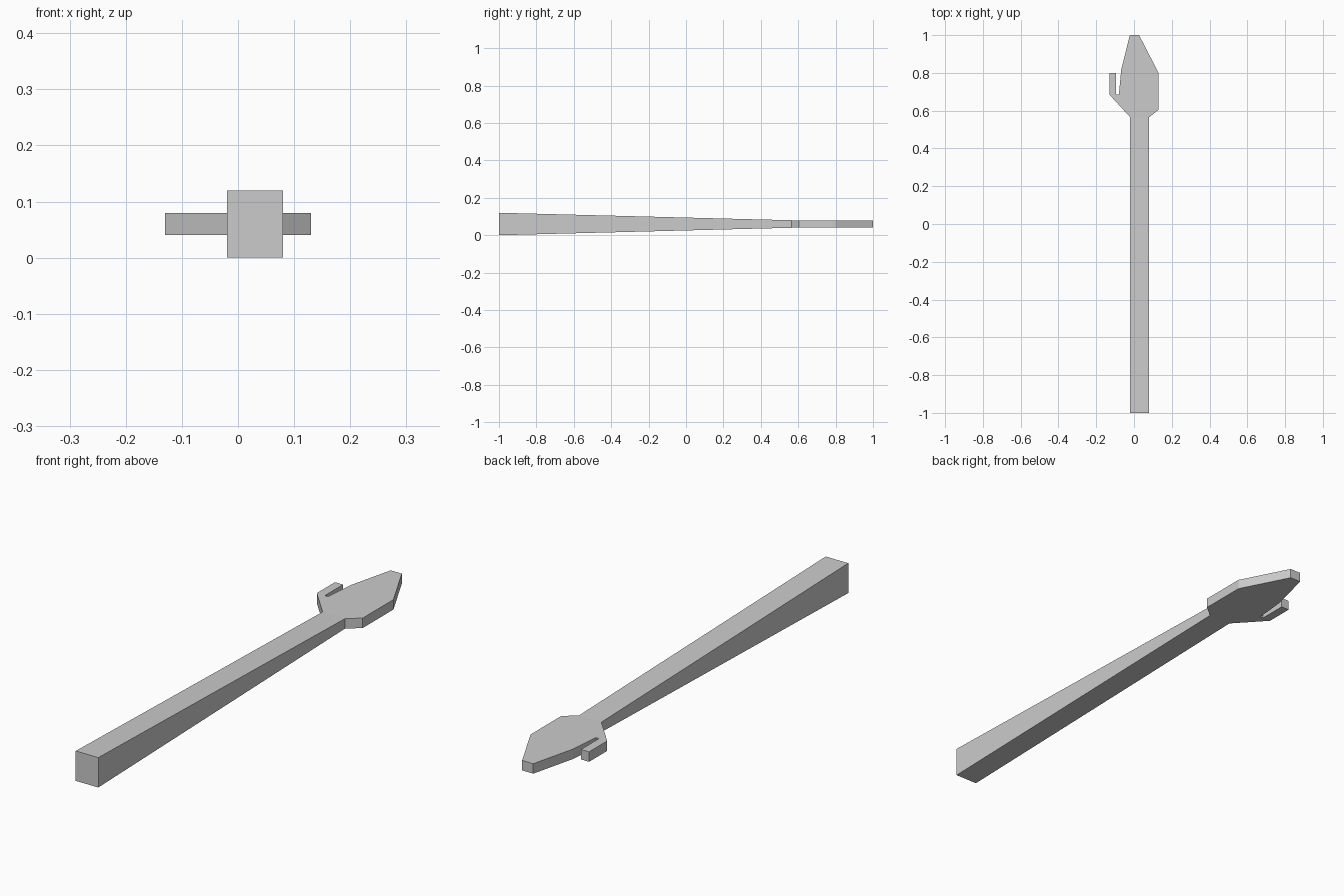
import bpy
import bmesh

if "Cube" in bpy.data.objects:
    bpy.data.objects.remove(bpy.data.objects["Cube"])

grey = bpy.data.materials.new("light_grey")
grey.diffuse_color = (0.6, 0.6, 0.6, 1)
grey.use_nodes = True
grey.node_tree.nodes["Principled BSDF"].inputs["Base Color"].default_value = grey.diffuse_color

JOIN_Y = 0.565          # where the shaft meets the head
X0, X1 = -0.02, 0.08    # shaft sides
Z0, Z1 = 0.04, 0.08     # head thickness


def finish(name, bm):
    bmesh.ops.recalc_face_normals(bm, faces=bm.faces)
    mesh = bpy.data.meshes.new(name)
    bm.to_mesh(mesh)
    bm.free()
    mesh.materials.append(grey)
    obj = bpy.data.objects.new(name, mesh)
    bpy.context.collection.objects.link(obj)


def drop_joint(bm):
    # Leave the parts open where they meet, so no wall is hidden inside
    joint = [f for f in bm.faces
             if all(abs(v.co.y - JOIN_Y) < 1e-4 for v in f.verts)]
    bmesh.ops.delete(bm, geom=joint, context='FACES_ONLY')


# Shaft: square-cut bar that thins towards the head
bm = bmesh.new()
bmesh.ops.create_cube(bm, size=1)
for v in bm.verts:
    near = v.co.y < 0
    low, high = (0, 0.12) if near else (Z0, Z1)
    v.co = (X0 if v.co.x < 0 else X1,
            -1 if near else JOIN_Y,
            low if v.co.z < 0 else high)
drop_joint(bm)
finish("shaft", bm)

# Head: flat pointed blade with a slotted side hook
outline = [
    (X0, JOIN_Y), (X1, JOIN_Y), (0.13, 0.605), (0.13, 0.80),
    (0.027, 1.0), (-0.022, 1.0), (-0.068, 0.815),   # blade
    (-0.08, 0.685), (-0.094, 0.685),                # slot
    (-0.094, 0.80), (-0.13, 0.80), (-0.13, 0.685),  # hook
]
bm = bmesh.new()
base = bm.faces.new([bm.verts.new((x, y, Z0)) for x, y in outline])
top = bmesh.ops.extrude_face_region(bm, geom=[base], use_keep_orig=True)
bmesh.ops.translate(
    bm, vec=(0, 0, Z1 - Z0),
    verts=[g for g in top["geom"] if isinstance(g, bmesh.types.BMVert)])
drop_joint(bm)
finish("head", bm)
